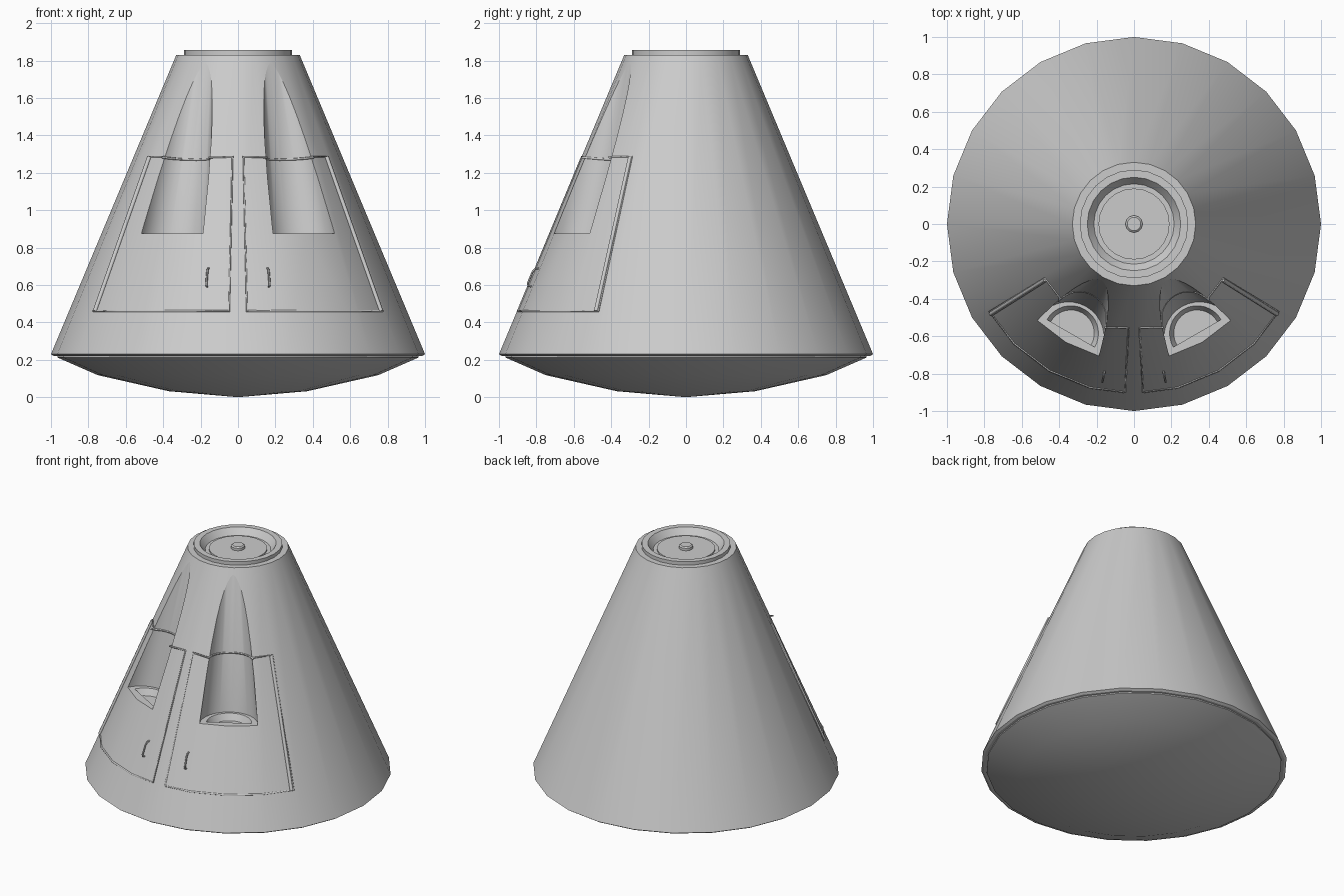
import bpy, bmesh, math
from mathutils import Vector

if "Cube" in bpy.data.objects:
    bpy.data.objects.remove(bpy.data.objects["Cube"])

SIDES = 24
SLOPE = 0.67 / 1.6


def cone_r(z):
    return 1 - SLOPE * (z - 0.23)


def loft(name, rings, caps=True):
    """Bridge equal-length closed rings of points into a mesh object."""
    bm = bmesh.new()
    vs = [[bm.verts.new(p) for p in ring] for ring in rings]
    n = len(vs[0])
    for a, b in zip(vs, vs[1:]):
        for i in range(n):
            bm.faces.new((a[i], a[(i + 1) % n], b[(i + 1) % n], b[i]))
    if caps:
        bm.faces.new(vs[0][::-1])
        bm.faces.new(vs[-1])
    bmesh.ops.remove_doubles(bm, verts=bm.verts, dist=1e-5)
    bmesh.ops.recalc_face_normals(bm, faces=bm.faces)
    me = bpy.data.meshes.new(name)
    bm.to_mesh(me)
    bm.free()
    ob = bpy.data.objects.new(name, me)
    bpy.context.collection.objects.link(ob)
    return ob


def activate(ob):
    bpy.ops.object.select_all(action='DESELECT')
    ob.select_set(True)
    bpy.context.view_layer.objects.active = ob


def smooth(ob):
    activate(ob)
    bpy.ops.object.shade_smooth_by_angle(angle=math.radians(30))


def lathe(name, profile, n=SIDES):
    return loft(name, [[(r * math.cos(math.tau * i / n), r * math.sin(math.tau * i / n), z)
                        for i in range(n)] for r, z in profile], caps=False)


def on_hull(s, deg, z, off=0.0):
    """Point on the faceted hull, deg away from the front, on side s."""
    step = 360 / SIDES
    local = math.radians(deg % step - step / 2)
    r = cone_r(z) * math.cos(math.radians(step / 2)) / math.cos(local) + off
    a = math.radians(deg)
    return Vector((s * r * math.sin(a), -r * math.cos(a), z))


def in_well(s, u, v, z):
    """Point in a well's frame: u outward, v sideways, 30 degrees off the front."""
    c, d = math.cos(math.radians(30)), 0.5
    return Vector((s * (u * d + v * c), -u * c + v * d, z))


def well_section(z):
    """Innermost distance and radius of the tapering well at height z."""
    return 0.51 - 0.178 * (z - 0.875), 0.19 - 0.107 * (z - 0.875)


def tube(name, pts, radius, cyclic=False, res=0):
    cu = bpy.data.curves.new(name, 'CURVE')
    cu.dimensions = '3D'
    cu.bevel_depth, cu.bevel_resolution, cu.use_fill_caps = radius, res, True
    sp = cu.splines.new('POLY')
    sp.points.add(len(pts) - 1)
    for p, co in zip(sp.points, pts):
        p.co = (*co, 1)
    sp.use_cyclic_u = cyclic
    ob = bpy.data.objects.new(name, cu)
    bpy.context.collection.objects.link(ob)
    activate(ob)
    bpy.ops.object.convert(target='MESH')
    return bpy.context.object


# Conical hull with the docking collar and its recess
hull = lathe("hull", [(0, 0.22), (0.985, 0.22), (1, 0.23), (0.33, 1.83), (0.29, 1.83),
                      (0.29, 1.855), (0.25, 1.855), (0.215, 1.81), (0.19, 1.81),
                      (0.19, 1.82), (0, 1.82)])

# Carve the two tapering wells and the pocket in each well floor
for s, side in ((-1, "left"), (1, "right")):
    rings = []
    for z in (0.875, 1.9):
        inner, R = well_section(z)
        rings.append([in_well(s, inner + R - R * math.cos(math.tau * i / 32),
                              R * math.sin(math.tau * i / 32), z) for i in range(32)])
    well = loft(side + "_well_cutter", rings)
    rings = []
    for z, R in ((0.83, 0.125), (0.89, 0.155)):
        rings.append([in_well(s, 0.675 - R * math.sin(math.pi * i / 16),
                              R * math.cos(math.pi * i / 16), z) for i in range(17)])
    pocket = loft(side + "_pocket_cutter", rings)
    for cutter in (well, pocket):
        activate(hull)
        mod = hull.modifiers.new("cut", 'BOOLEAN')
        mod.operation, mod.solver, mod.object = 'DIFFERENCE', 'EXACT', cutter
        bpy.ops.object.modifier_apply(modifier=mod.name)
        bpy.data.objects.remove(cutter)
smooth(hull)

# Keep the carved cone evenly shaded with true cone normals
me = hull.data
normals = [Vector((0, 0, 0))] * len(me.loops)
for f in me.polygons:
    c = f.center
    flat = Vector((c.x, c.y, 0)).normalized()
    if abs(f.normal.z - 0.388) < 0.012 and f.normal.dot(flat) > 0.85:
        for li in f.loop_indices:
            p = me.vertices[me.loops[li].vertex_index].co
            normals[li] = (Vector((p.x, p.y, 0)).normalized() + Vector((0, 0, SLOPE))).normalized()
me.normals_split_custom_set(normals)

# Shallow domed heat shield and the hub on the top hatch
smooth(lathe("heat_shield", [(0, 0.23), (0.965, 0.23), (0.965, 0.212), (0.75, 0.118),
                             (0.37, 0.032), (0, 0)]))
smooth(lathe("hatch_hub", [(0, 1.81), (0.045, 1.81), (0.045, 1.838), (0.036, 1.845), (0, 1.845)]))

# Door frames, hinges and handles, mirrored left and right
LOW, HIGH, IN, OUT = 0.46, 1.285, 3, 58.8
for s, side in ((-1, "left"), (1, "right")):
    inner, R = well_section(HIGH)
    edge = math.acos((R - (cone_r(HIGH) - inner)) / R)
    arc = []
    for i in range(13):
        t = edge * (i / 6 - 1)
        arc.append(in_well(s, inner + R - R * math.cos(t), R * math.sin(t),
                           HIGH - 0.015 * math.cos(t)))
    path = [on_hull(s, IN, HIGH)] + arc
    path += [on_hull(s, a, HIGH) for a in (45, OUT)]
    path += [on_hull(s, a, LOW) for a in (OUT, 45, 30, 15, IN)]
    tube(side + "_door_frame", path, 0.007, cyclic=True)
    tube(side + "_door_hinge", [on_hull(s, OUT - 1, z, 0.004) for z in (LOW, HIGH)], 0.012, res=1)
    grip = [on_hull(s, 11.3, z, o) for z, o in
            ((0.59, -0.005), (0.595, 0.018), (0.61, 0.026), (0.67, 0.026), (0.685, 0.018), (0.69, -0.005))]
    smooth(tube(side + "_door_handle", grip, 0.006, res=1))
